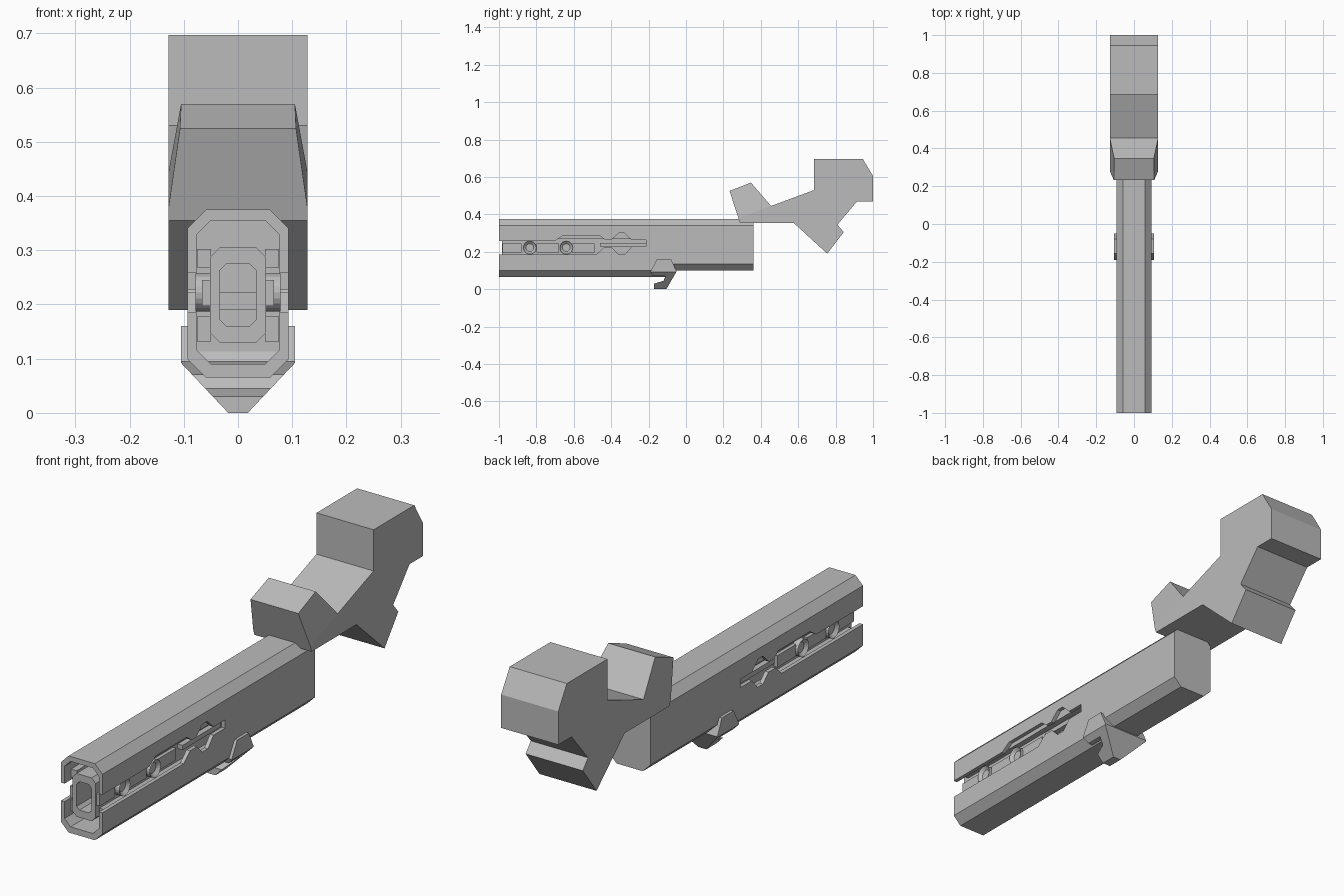
import bpy, bmesh
from mathutils import Matrix, Vector

old = bpy.data.objects.get("Cube")
if old:
    bpy.data.objects.remove(old, do_unlink=True)

grey = bpy.data.materials.new("plain_grey")
grey.use_nodes = True
grey.diffuse_color = (0.5, 0.5, 0.5, 1)
grey.node_tree.nodes["Principled BSDF"].inputs["Base Color"].default_value = (0.5, 0.5, 0.5, 1)


def add_object(name, bm):
    bmesh.ops.recalc_face_normals(bm, faces=bm.faces)
    mesh = bpy.data.meshes.new(name)
    bm.to_mesh(mesh)
    bm.free()
    mesh.materials.append(grey)
    ob = bpy.data.objects.new(name, mesh)
    bpy.context.collection.objects.link(ob)
    return ob


def loft(name, first, second):
    """Closed solid between two matching loops of points."""
    bm = bmesh.new()
    a = [bm.verts.new(p) for p in first]
    b = [bm.verts.new(p) for p in second]
    bm.faces.new(a)
    bm.faces.new(b)
    for i in range(len(a)):
        j = (i + 1) % len(a)
        bm.faces.new((a[i], a[j], b[j], b[i]))
    return add_object(name, bm)


def side_prism(name, profile, x0, x1):
    return loft(name, [(x0, y, z) for y, z in profile], [(x1, y, z) for y, z in profile])


def long_prism(name, profile, y0, y1):
    return loft(name, [(x, y0, z) for x, z in profile], [(x, y1, z) for x, z in profile])


def octagon(w, z0, z1, c):
    half = [(w - c, z0), (w, z0 + c), (w, z1 - c), (w - c, z1)]
    return half + [(-x, z) for x, z in reversed(half)]


def box(name, x0, x1, y0, y1, z0, z1):
    return side_prism(name, [(y0, z0), (y1, z0), (y1, z1), (y0, z1)], x0, x1)


def boolean(ob, cutter, operation):
    mod = ob.modifiers.new("cut", "BOOLEAN")
    mod.object, mod.operation, mod.solver = cutter, operation, "EXACT"
    with bpy.context.temp_override(object=ob, active_object=ob, selected_objects=[ob]):
        bpy.ops.object.modifier_apply(modifier=mod.name)
    bpy.data.objects.remove(cutter, do_unlink=True)


# Hollow front shell with a shaped slot through both sides
shell = long_prism("front_shell", octagon(0.093, 0.065, 0.375, 0.034), -1, -0.1)
boolean(shell, long_prism("cavity_cutter", octagon(0.077, 0.09, 0.355, 0.027), -1.1, -0.18), "DIFFERENCE")
slot = [(-1.1, 0.258), (-0.70, 0.258), (-0.66, 0.285), (-0.46, 0.285), (-0.43, 0.262),
        (-0.40, 0.262), (-0.36, 0.30), (-0.33, 0.30), (-0.29, 0.262), (-0.215, 0.262),
        (-0.215, 0.228), (-0.29, 0.228), (-0.325, 0.187), (-0.36, 0.187), (-0.395, 0.222),
        (-0.44, 0.222), (-0.48, 0.185), (-1.1, 0.185)]
boolean(shell, side_prism("slot_cutter", slot, -0.2, 0.2), "DIFFERENCE")

# Shallower rear housing
long_prism("rear_housing", octagon(0.093, 0.10, 0.375, 0.034), -0.1, 0.36)

# Inner tube with an open muzzle
tube = long_prism("inner_tube", octagon(0.052, 0.13, 0.305, 0.018), -0.985, -0.17)
boolean(tube, long_prism("bore_cutter", octagon(0.033, 0.16, 0.275, 0.012), -1.1, -0.7), "DIFFERENCE")
box("bore_crossbar", -0.034, 0.034, -0.80, -0.76, 0.19, 0.222)

# Side rails, panels and round studs inside the slots
for side, s in (("left", 1), ("right", -1)):
    for part, z0, z1 in (("lower", 0.132, 0.178), ("upper", 0.268, 0.302)):
        box(f"{side}_{part}_rail", s * 0.05, s * 0.076, -0.96, -0.2, z0, z1)
    for i, (y0, y1) in enumerate(((-0.98, -0.88), (-0.80, -0.68), (-0.61, -0.49))):
        box(f"{side}_panel_{i + 1}", s * 0.05, s * 0.066, y0, y1, 0.197, 0.245)
    box(f"{side}_slide_strip", s * 0.05, s * 0.074, -0.46, -0.215, 0.228, 0.247)
    for i, y in enumerate((-0.835, -0.64)):
        bm = bmesh.new()
        turn = Matrix.Translation((s * 0.064, y, 0.222)) @ Matrix.Rotation(1.5707963, 4, "Y")
        bmesh.ops.create_cone(bm, cap_ends=True, segments=20, radius1=0.035, radius2=0.035,
                              depth=0.028, matrix=turn)
        bm.normal_update()
        caps = [f for f in bm.faces if f.normal.x * s > 0.9]
        bmesh.ops.inset_region(bm, faces=caps, thickness=0.014)
        bmesh.ops.translate(bm, verts=list({v for f in caps for v in f.verts}), vec=Vector((-s * 0.012, 0, 0)))
        add_object(f"{side}_stud_{i + 1}", bm)

# Hooked lower clasp: side outline trimmed to a pointed front outline
hook = [(-0.19, 0.095), (-0.155, 0.16), (-0.08, 0.16), (-0.05, 0.095), (-0.105, 0.0),
        (-0.17, 0.0), (-0.17, 0.03), (-0.12, 0.045), (-0.11, 0.07), (-0.18, 0.07)]
clasp = side_prism("lower_clasp", hook, -0.2, 0.2)
vee = [(-0.105, 0.2), (-0.105, 0.092), (-0.018, -0.0), (0.018, -0.0), (0.105, 0.092), (0.105, 0.2)]
boolean(clasp, long_prism("clasp_trimmer", vee, -0.4, 0.2), "INTERSECT")

# Stock block and its tapered front lug
stock = [(0.28, 0.38), (0.455, 0.445), (0.685, 0.53), (0.685, 0.697), (0.945, 0.697), (1, 0.605),
         (1, 0.47), (0.915, 0.47), (0.81, 0.345), (0.843, 0.305), (0.755, 0.19),
         (0.575, 0.355), (0.288, 0.355)]
side_prism("stock", stock, -0.128, 0.128)
lug = [(0.28, 0.38, 0.128), (0.455, 0.445, 0.128), (0.347, 0.57, 0.105), (0.233, 0.525, 0.107)]
loft("stock_front_lug", [(-w, y, z) for y, z, w in lug], [(w, y, z) for y, z, w in lug])
